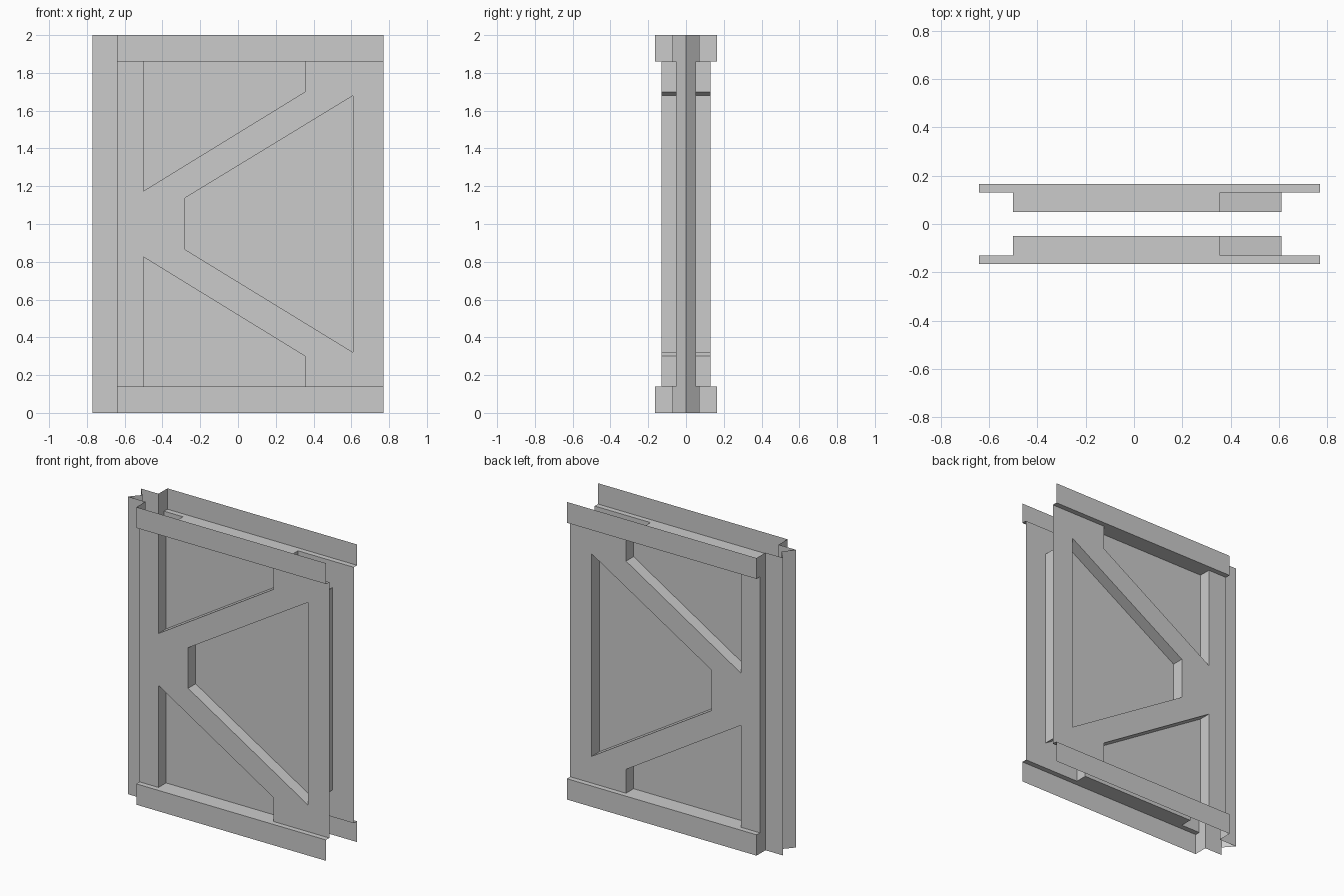
import bpy
import bmesh
from mathutils import Vector

if "Cube" in bpy.data.objects:
    bpy.data.objects.remove(bpy.data.objects["Cube"])

L, R = -0.64, 0.77             # ends of the panel
Y_RAIL, Y_FACE, Y_POST, Y_IN = -0.165, -0.13, -0.07, -0.05
Z0, Z1 = 0.14, 1.86            # between the rails


def face(bm, pts, facing):
    """Flat polygon whose normal points along facing."""
    f = bm.faces.new([bm.verts.new(p) for p in pts])
    f.normal_update()
    if f.normal.dot(Vector(facing)) < 0:
        f.normal_flip()


def upright(bm, a, b, z0, z1, facing):
    """Vertical quad standing on the plan segment a-b."""
    face(bm, [(*a, z0), (*b, z0), (*b, z1), (*a, z1)], facing)


def finish(bm, name):
    """Front half mirrored to the back."""
    me = bpy.data.meshes.new(name)
    bm.to_mesh(me)
    bm.free()
    ob = bpy.data.objects.new(name, me)
    bpy.context.collection.objects.link(ob)
    m = ob.modifiers.new("front_to_back", 'MIRROR')
    m.use_axis = (False, True, False)
    m.merge_threshold = 0.0005


def flip_z(pts):
    return [(x, 2 - z) for x, z in pts]


# Window outlines (x, z)
upper = [(-0.5, Z1), (0.355, Z1), (0.355, 1.70), (-0.5, 1.175)]
lower = flip_z(upper)
middle = [(0.61, 1.68), (0.61, 0.32), (-0.28, 0.865), (-0.28, 1.138)]

# K-braced frame face, with one closed hole and two notches at the rails
half = [(R, Z1), upper[1], upper[2], upper[3], upper[0], (L, Z1)]
bm = bmesh.new()
edges = []
for loop in (half + flip_z(half)[::-1], middle):
    vs = [bm.verts.new((x, Y_FACE, z)) for x, z in loop]
    edges += [bm.edges.new((vs[i - 1], vs[i])) for i in range(len(vs))]
bmesh.ops.triangle_fill(bm, edges=edges, use_beauty=True, normal=(0, -1, 0))
for f in bm.faces:
    f.normal_update()
    if f.normal.y > 0:
        f.normal_flip()
finish(bm, "brace_frame")

# Recessed window panels with their side walls
bm = bmesh.new()
for win in (upper, lower, middle):
    face(bm, [(x, Y_IN, z) for x, z in win], (0, -1, 0))
    centre = sum((Vector((x, 0, z)) for x, z in win), Vector()) / len(win)
    for i in range(len(win)):
        (x0, z0), (x1, z1) = win[i - 1], win[i]
        mid = Vector(((x0 + x1) / 2, 0, (z0 + z1) / 2))
        face(bm, [(x0, Y_FACE, z0), (x1, Y_FACE, z1),
                  (x1, Y_IN, z1), (x0, Y_IN, z0)], centre - mid)
finish(bm, "window_recesses")

# Top and bottom rails: front strip, ledge and left end
for name, z0, z1, ledge, up in (("top_rail", Z1, 2, Z1, -1),
                                ("bottom_rail", 0, Z0, Z0, 1)):
    bm = bmesh.new()
    upright(bm, (L, Y_RAIL), (R, Y_RAIL), z0, z1, (0, -1, 0))
    upright(bm, (L, Y_RAIL), (L, Y_POST), z0, z1, (-1, 0, 0))
    face(bm, [(L, Y_RAIL, ledge), (R, Y_RAIL, ledge),
              (R, Y_FACE, ledge), (L, Y_FACE, ledge)], (0, 0, up))
    finish(bm, name)

# Left joining post with a V groove along its edge
bm = bmesh.new()
upright(bm, (L, Y_FACE), (L, Y_POST), Z0, Z1, (-1, 0, 0))
upright(bm, (L, Y_POST), (-R, Y_POST), 0, 2, (0, -1, 0))
upright(bm, (-R, Y_POST), (-0.71, 0), 0, 2, (-1, 0, 0))
finish(bm, "grooved_post")
